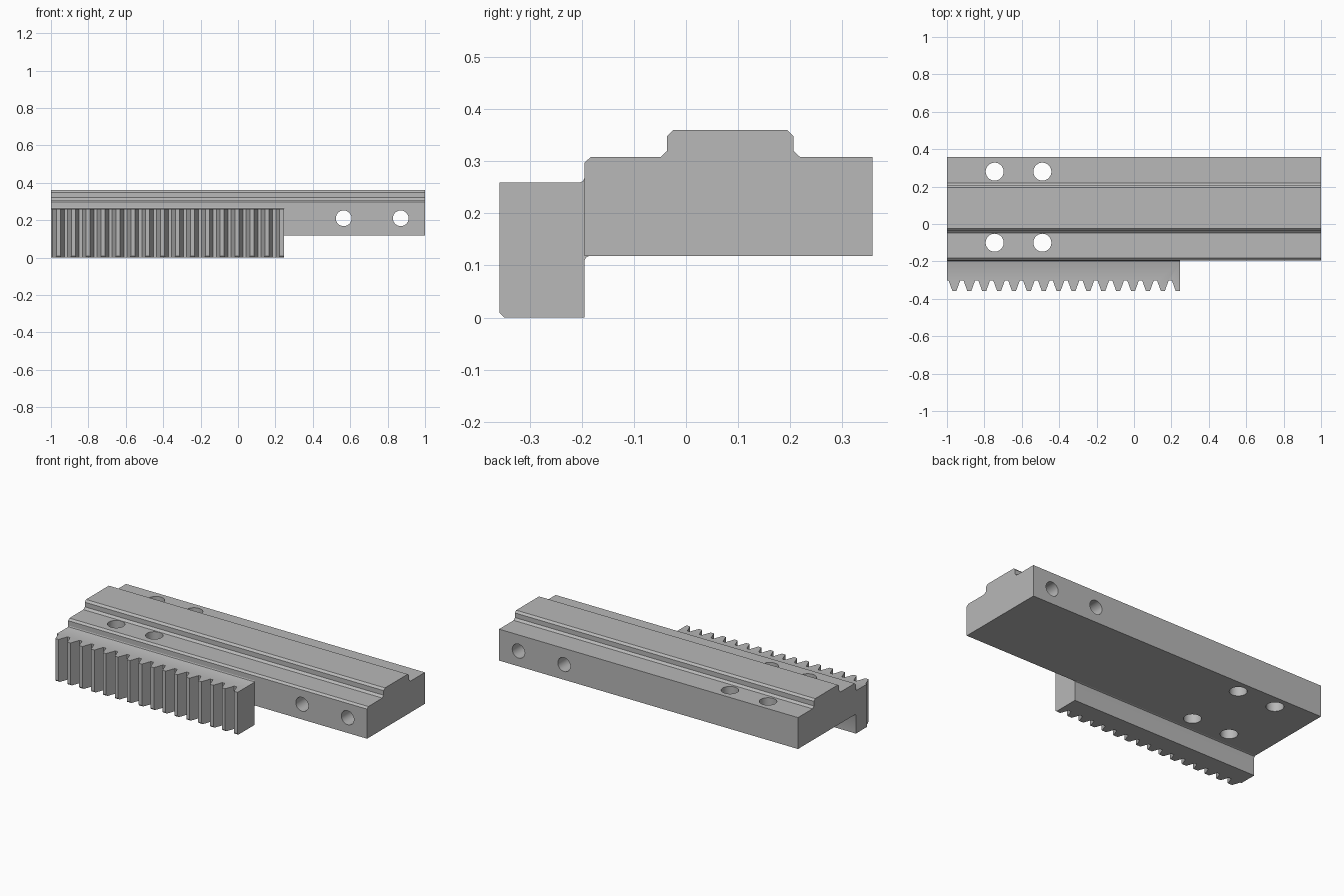
import bpy
import bmesh
import math
from mathutils import Matrix, Vector

if "Cube" in bpy.data.objects:
    bpy.data.objects.remove(bpy.data.objects["Cube"])

steel = bpy.data.materials.new("steel grey")
steel.use_nodes = True
GREY = (0.48, 0.48, 0.48, 1)
steel.diffuse_color = GREY
steel.node_tree.nodes["Principled BSDF"].inputs["Base Color"].default_value = GREY


def add_prism(bm, points, offset):
    """Extrude a planar outline along an offset into a closed solid."""
    face = bm.faces.new([bm.verts.new(p) for p in points])
    top = bmesh.ops.extrude_face_region(bm, geom=[face])["geom"]
    verts = [v for v in top if isinstance(v, bmesh.types.BMVert)]
    bmesh.ops.translate(bm, verts=verts, vec=Vector(offset))


def finish(bm, name):
    bmesh.ops.recalc_face_normals(bm, faces=bm.faces)
    mesh = bpy.data.meshes.new(name)
    bm.to_mesh(mesh)
    bm.free()
    mesh.materials.append(steel)
    obj = bpy.data.objects.new(name, mesh)
    bpy.context.collection.objects.link(obj)
    return obj


def extrude_x(name, profile, x0, x1):
    bm = bmesh.new()
    add_prism(bm, [(x0, y, z) for y, z in profile], (x1 - x0, 0, 0))
    return finish(bm, name)


def cut(obj, cutter):
    """Subtract the cutter, then shade curved walls smooth."""
    cutter.hide_render = True
    mod = obj.modifiers.new("cut", 'BOOLEAN')
    mod.operation = 'DIFFERENCE'
    mod.solver = 'EXACT'
    mod.object = cutter
    bpy.ops.object.select_all(action='DESELECT')
    obj.select_set(True)
    bpy.context.view_layer.objects.active = obj
    bpy.ops.object.modifier_apply(modifier=mod.name)
    bpy.data.objects.remove(cutter)
    bpy.ops.object.shade_smooth_by_angle(angle=math.radians(25))


# Guide rail: a flat bar with a raised, chamfered rib
FRONT, BACK, BOTTOM, SHOULDER, TOP = -0.195, 0.358, 0.118, 0.308, 0.36
rail = extrude_x("guide_rail", [
    (FRONT, BOTTOM), (BACK, BOTTOM), (BACK, SHOULDER),
    (0.219, SHOULDER), (0.206, 0.32), (0.206, 0.348), (0.194, TOP),
    (-0.024, TOP), (-0.036, 0.348), (-0.036, 0.32), (-0.049, SHOULDER),
    (-0.183, SHOULDER), (FRONT, 0.297)], -1, 1)

# Bolt holes: four vertical, two front to back
holes = bmesh.new()


def add_hole(radius, matrix):
    bmesh.ops.create_cone(holes, cap_ends=True, segments=48, radius1=radius,
                          radius2=radius, depth=1.5, matrix=matrix)


for x in (-0.745, -0.49):
    for y in (-0.1, 0.28):
        add_hole(0.048, Matrix.Translation((x, y, 0.2)))
for x in (0.565, 0.87):
    add_hole(0.042, Matrix.Translation((x, 0, 0.21))
             @ Matrix.Rotation(math.pi / 2, 4, 'X'))
cut(rail, finish(holes, "hole_cutter"))

# Gear rack: bar with small fillets where it meets the rail
TIP, RACK_TOP, F = -0.358, 0.259, 0.009
rack = extrude_x("gear_rack", [
    (TIP, F), (TIP + F, 0), (FRONT, 0),
    (FRONT, BOTTOM - F), (FRONT + 0.3 * F, BOTTOM - 0.3 * F),
    (FRONT + F, BOTTOM), (FRONT, BOTTOM),
    (FRONT, RACK_TOP + F), (FRONT - 0.3 * F, RACK_TOP + 0.3 * F),
    (FRONT - F, RACK_TOP), (TIP, RACK_TOP)], -1, 0.247)

# Tooth gaps: trapezoids with straight flanks at twenty degrees
PITCH = 0.0796
MODULE = PITCH / math.pi
ROOT = TIP + 2.25 * MODULE
SLOPE = math.tan(math.radians(20))
gap_tip = PITCH / 4 + MODULE * SLOPE
gap_root = gap_tip - (ROOT - TIP) * SLOPE
OVER = 0.002
gap_out = gap_tip + OVER * SLOPE
gaps = bmesh.new()
for i in range(16):
    c = -1 + i * PITCH
    add_prism(gaps, [(c - gap_out, TIP - OVER, -0.1), (c + gap_out, TIP - OVER, -0.1),
                     (c + gap_root, ROOT, -0.1), (c - gap_root, ROOT, -0.1)], (0, 0, 0.6))
cut(rack, finish(gaps, "tooth_gap_cutter"))
